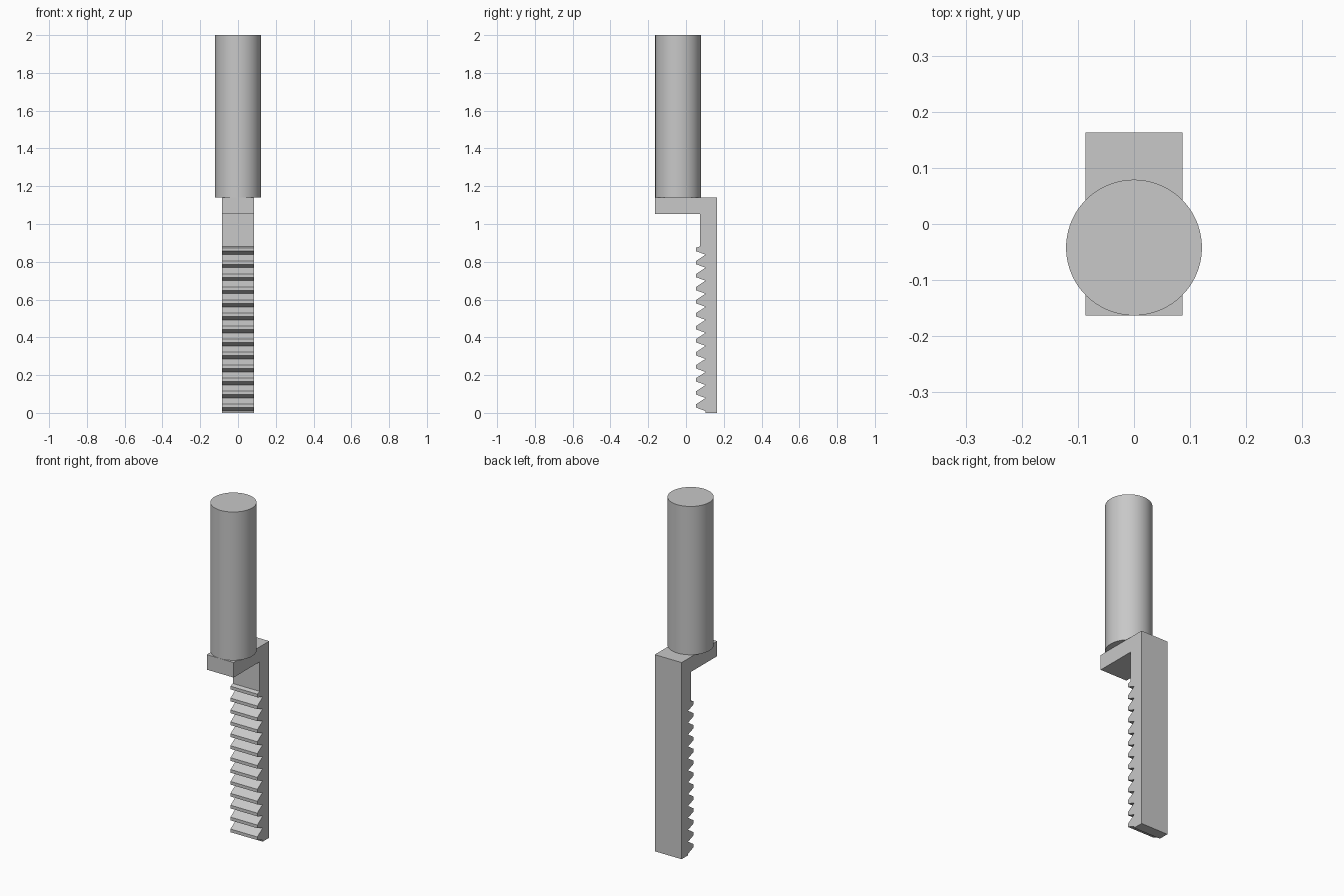
import bpy
import bmesh
import math

cube = bpy.data.objects.get("Cube")
if cube:
    bpy.data.objects.remove(cube, do_unlink=True)

# Single plain grey finish
GREY = (0.58, 0.58, 0.58, 1.0)
metal = bpy.data.materials.new("plain_grey")
metal.use_nodes = True
metal.diffuse_color = GREY
metal.node_tree.nodes["Principled BSDF"].inputs["Base Color"].default_value = GREY

HALF_WIDTH = 0.086
BACK = 0.163
FRONT = -0.163
STEM_FRONT = 0.075
RACK_TOP = 0.882
ARM_TOP = 1.14


def extrude_profile(name, profile):
    """Extrude a closed (y, z) outline across the full width in x."""
    bm = bmesh.new()
    face = bm.faces.new([bm.verts.new((-HALF_WIDTH, y, z)) for y, z in profile])
    result = bmesh.ops.extrude_face_region(bm, geom=[face])
    moved = [v for v in result["geom"] if isinstance(v, bmesh.types.BMVert)]
    bmesh.ops.translate(bm, verts=moved, vec=(2 * HALF_WIDTH, 0, 0))
    bmesh.ops.recalc_face_normals(bm, faces=bm.faces)
    mesh = bpy.data.meshes.new(name)
    bm.to_mesh(mesh)
    bm.free()
    mesh.materials.append(metal)
    obj = bpy.data.objects.new(name, mesh)
    bpy.context.collection.objects.link(obj)
    return obj


# Toothed rack: standard trapezoid teeth with 20 degree flanks
TEETH = 13
PITCH = 0.069
FIRST = 0.037
module = PITCH / math.pi
tip_y, root_y = 0.054, 0.054 + 2.25 * module
slope = math.tan(math.radians(20))
tip_half = PITCH / 4 - module * slope
root_half = tip_half + (root_y - tip_y) * slope

outline = [(BACK, 0), (root_y, 0)]
for i in range(TEETH):
    z = FIRST + i * PITCH
    outline += [(root_y, z - root_half), (tip_y, z - tip_half), (tip_y, z + tip_half)]
outline += [(STEM_FRONT, RACK_TOP), (BACK, RACK_TOP)]
extrude_profile("toothed_rack", outline)

# L-shaped bracket joining the rack to the shaft
extrude_profile("offset_bracket", [
    (BACK, RACK_TOP), (STEM_FRONT, RACK_TOP), (STEM_FRONT, 1.053),
    (FRONT, 1.053), (FRONT, ARM_TOP), (BACK, ARM_TOP)])

# Round shaft
RADIUS = 0.121
bpy.ops.mesh.primitive_cylinder_add(
    vertices=96, radius=RADIUS, depth=2 - ARM_TOP,
    location=(0, FRONT + RADIUS, (2 + ARM_TOP) / 2))
shaft = bpy.context.object
shaft.name = "round_shaft"
shaft.data.materials.append(metal)
bpy.ops.object.shade_smooth_by_angle(angle=math.radians(30))
